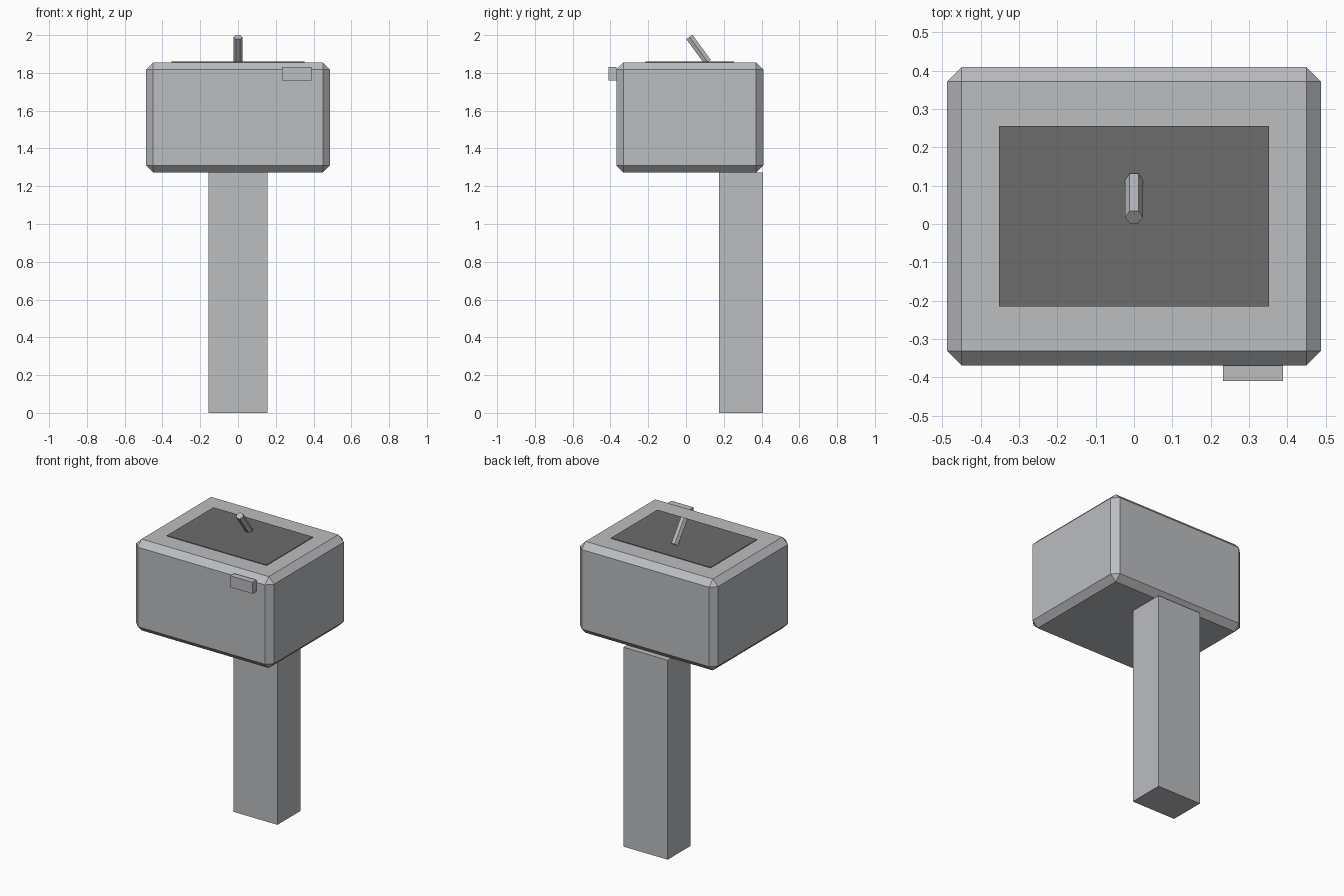
import bpy, bmesh
from mathutils import Vector

if "Cube" in bpy.data.objects:
    bpy.data.objects.remove(bpy.data.objects["Cube"], do_unlink=True)


def material(name, rgb):
    mat = bpy.data.materials.new(name)
    mat.use_nodes = True
    mat.diffuse_color = (*rgb, 1)
    mat.node_tree.nodes["Principled BSDF"].inputs["Base Color"].default_value = (*rgb, 1)
    return mat


def finish(name, bm, mat):
    mesh = bpy.data.meshes.new(name)
    bm.to_mesh(mesh)
    bm.free()
    mesh.materials.append(mat)
    obj = bpy.data.objects.new(name, mesh)
    bpy.context.collection.objects.link(obj)
    return obj


def box(name, low, high, mat, chamfer=0):
    low, high = Vector(low), Vector(high)
    bm = bmesh.new()
    bmesh.ops.create_cube(bm, size=1)
    bmesh.ops.scale(bm, vec=high - low, verts=bm.verts)
    bmesh.ops.translate(bm, vec=(low + high) / 2, verts=bm.verts)
    if chamfer:
        bmesh.ops.bevel(bm, geom=bm.edges[:], offset=chamfer, offset_type='OFFSET',
                        segments=1, profile=0.5, affect='EDGES')
    return finish(name, bm, mat)


def rod(name, start, end, radius, sides, mat):
    start, end = Vector(start), Vector(end)
    axis = end - start
    bm = bmesh.new()
    bmesh.ops.create_cone(bm, cap_ends=True, segments=sides, radius1=radius,
                          radius2=radius, depth=axis.length)
    # Tilt about x only, keeping two corners of the section on the x axis
    tilt = Vector((0, 0, 1)).rotation_difference(axis).to_matrix()
    corner = max(bm.verts, key=lambda v: v.co.x).co
    if abs(corner.y) > radius * 0.1:
        for v in bm.verts:
            v.co.x, v.co.y = -v.co.y, v.co.x
    bmesh.ops.rotate(bm, matrix=tilt, verts=bm.verts)
    bmesh.ops.translate(bm, vec=(start + end) / 2, verts=bm.verts)
    return finish(name, bm, mat)


grey = material("light grey", (0.50, 0.51, 0.53))
dark = material("dark grey", (0.15, 0.15, 0.15))

# Upright post at the back, and the chamfered housing it carries
box("post", (-0.156, 0.175, 0), (0.156, 0.407, 1.272), grey)
box("housing", (-0.487, -0.369, 1.272), (0.487, 0.409, 1.855), grey, 0.038)

# Dark panel on top with its slanted lever
box("top_panel", (-0.352, -0.215, 1.852), (0.352, 0.255, 1.859), dark)
rod("lever", (0, 0.115, 1.857), (0, 0.018, 1.99), 0.023, 6, grey)

# Small tab on the front
box("front_tab", (0.232, -0.409, 1.759), (0.389, -0.369, 1.832), grey)
